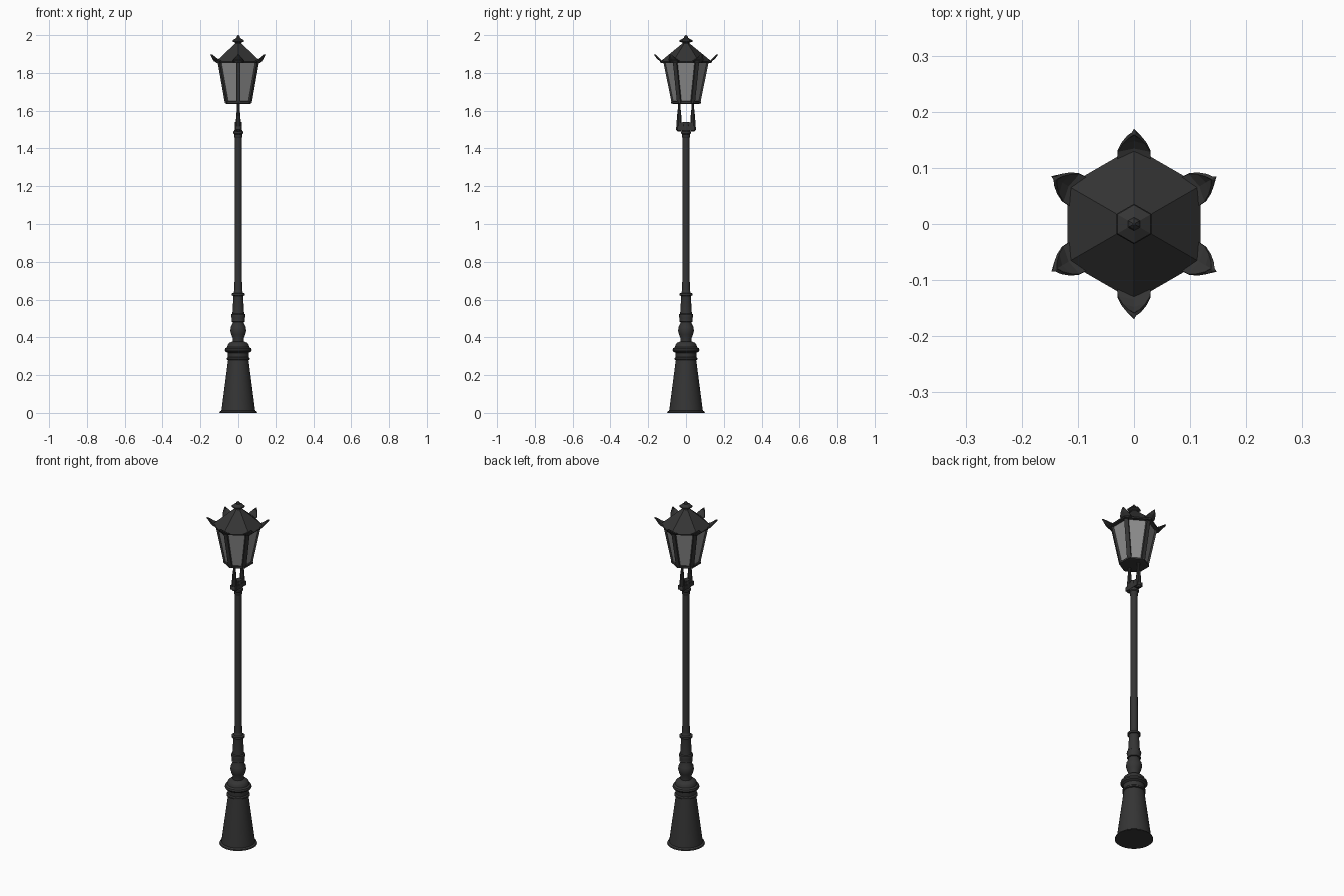
import bpy, bmesh, math
from mathutils import Vector

cube = bpy.data.objects.get("Cube")
if cube:
    bpy.data.objects.remove(cube, do_unlink=True)


def material(name, value):
    m = bpy.data.materials.new(name)
    m.use_nodes = True
    col = (value, value, value, 1)
    m.diffuse_color = col
    m.node_tree.nodes["Principled BSDF"].inputs["Base Color"].default_value = col
    return m


METAL = material("dark iron", 0.035)
GLASS = material("grey glass", 0.27)


def finish(name, bm, mat, smooth=False):
    bmesh.ops.remove_doubles(bm, verts=bm.verts, dist=1e-5)
    bmesh.ops.recalc_face_normals(bm, faces=bm.faces)
    me = bpy.data.meshes.new(name)
    bm.to_mesh(me)
    bm.free()
    me.materials.append(mat)
    ob = bpy.data.objects.new(name, me)
    bpy.context.collection.objects.link(ob)
    if smooth:
        bpy.ops.object.select_all(action='DESELECT')
        ob.select_set(True)
        bpy.context.view_layer.objects.active = ob
        bpy.ops.object.shade_smooth_by_angle(angle=math.radians(35))
    return ob


def lathe(name, profile, sides, mat=METAL, smooth=False, centre=(0, 0)):
    """Stack rings of (radius, height); one corner always points along +y."""
    bm = bmesh.new()
    rings = []
    for r, z in profile:
        ring = []
        for i in range(sides):
            a = math.pi / 2 + math.tau * i / sides
            ring.append(bm.verts.new((centre[0] + r * math.cos(a), centre[1] + r * math.sin(a), z)))
        rings.append(ring)
    for low, high in zip(rings, rings[1:]):
        for i in range(sides):
            j = (i + 1) % sides
            bm.faces.new((low[i], low[j], high[j], high[i]))
    bm.faces.new(rings[0][::-1])
    bm.faces.new(rings[-1])
    return finish(name, bm, mat, smooth)


def bar(name, start, end, wide, deep, out):
    """Square bar between two points, its depth facing the out direction."""
    start, end = Vector(start), Vector(end)
    along = (end - start).normalized()
    side = along.cross(Vector(out)).normalized()
    face = side.cross(along)
    bm = bmesh.new()
    ends = [[bm.verts.new(p + side * wide * s + face * deep * t)
             for s, t in ((-1, -1), (1, -1), (1, 1), (-1, 1))] for p in (start, end)]
    for i in range(4):
        j = (i + 1) % 4
        bm.faces.new((ends[0][i], ends[0][j], ends[1][j], ends[1][i]))
    bm.faces.new(ends[0])
    bm.faces.new(ends[1])
    return finish(name, bm, METAL)


# Pedestal and turned column
lathe("pedestal", [(.1, 0), (.098, .006), (.089, .012), (.054, .28), (.061, .282), (.061, .29),
                   (.055, .295), (.056, .318), (.068, .325), (.071, .332), (.068, .342),
                   (.058, .348), (.055, .362), (.046, .372), (.03, .378)], 32, smooth=True)
lathe("baluster", [(.03, .37), (.029, .395), (.037, .415), (.042, .435), (.039, .455), (.029, .475),
                   (.029, .482), (.036, .484), (.034, .5), (.038, .514), (.036, .522), (.031, .526),
                   (.026, .61), (.028, .62), (.035, .622), (.035, .632), (.025, .636), (.02, .65)],
      24, smooth=True)
lathe("pole", [(.02, .63), (.018, 1.47)], 20, smooth=True)
lathe("pole_cap", [(.018, 1.455), (.022, 1.462), (.022, 1.475), (.026, 1.48), (.026, 1.49),
                   (.02, 1.495), (.018, 1.54)], 20, smooth=True)

# Cradle with two upright arms
bar("cradle_crosspiece", (0, -.046, 1.508), (0, .046, 1.508), .018, .012, (0, 0, 1))
bar("cradle_top", (0, -.035, 1.527), (0, .035, 1.527), .014, .011, (0, 0, 1))
for side, y in (("front", -.036), ("back", .036)):
    lathe(side + "_scroll", [(.008, 1.49), (.017, 1.499), (.017, 1.512), (.01, 1.522)],
          12, smooth=True, centre=(0, y))
    lathe(side + "_arm", [(.014, 1.515), (.013, 1.55), (.009, 1.6), (.007, 1.61), (.007, 1.645)],
          10, smooth=True, centre=(0, y))

# Lantern body
lathe("lantern_floor", [(.07, 1.636), (.079, 1.638), (.079, 1.648), (.072, 1.65)], 6)
lathe("lantern_glass", [(.07, 1.645), (.114, 1.86)], 6, GLASS)
lathe("lantern_roof", [(.11, 1.853), (.135, 1.853), (.137, 1.859), (.019, 1.956)], 6)
lathe("roof_finial", [(.019, 1.95), (.019, 1.96), (.036, 1.967), (.034, 1.973),
                      (.012, 1.985), (.009, 1.993), (.002, 2)], 6)

# Curled leaf as rows of (distance out, height, half width)
LEAF = [(.118, 1.858, .03), (.136, 1.864, .029), (.15, 1.876, .021),
        (.161, 1.888, .011), (.167, 1.897, .002)]

for k in range(6):
    a = math.pi / 6 + math.tau * k / 6
    out = Vector((math.cos(a), math.sin(a), 0))
    across = Vector((-out.y, out.x, 0))
    # Corner post
    bar(f"corner_post_{k + 1}", out * .071 + Vector((0, 0, 1.642)),
        out * .115 + Vector((0, 0, 1.858)), .011, .005, out)
    # Corner leaf, creased along its middle
    bm = bmesh.new()
    rows = [[bm.verts.new(out * (r - abs(s) * .006) + across * w * s + Vector((0, 0, z)))
             for s in (-1, 0, 1)] for r, z, w in LEAF]
    for low, high in zip(rows, rows[1:]):
        for i in range(2):
            bm.faces.new((low[i], low[i + 1], high[i + 1], high[i]))
    leaf = finish(f"corner_leaf_{k + 1}", bm, METAL)
    thick = leaf.modifiers.new("thickness", 'SOLIDIFY')
    thick.thickness = .006
    thick.offset = 0
